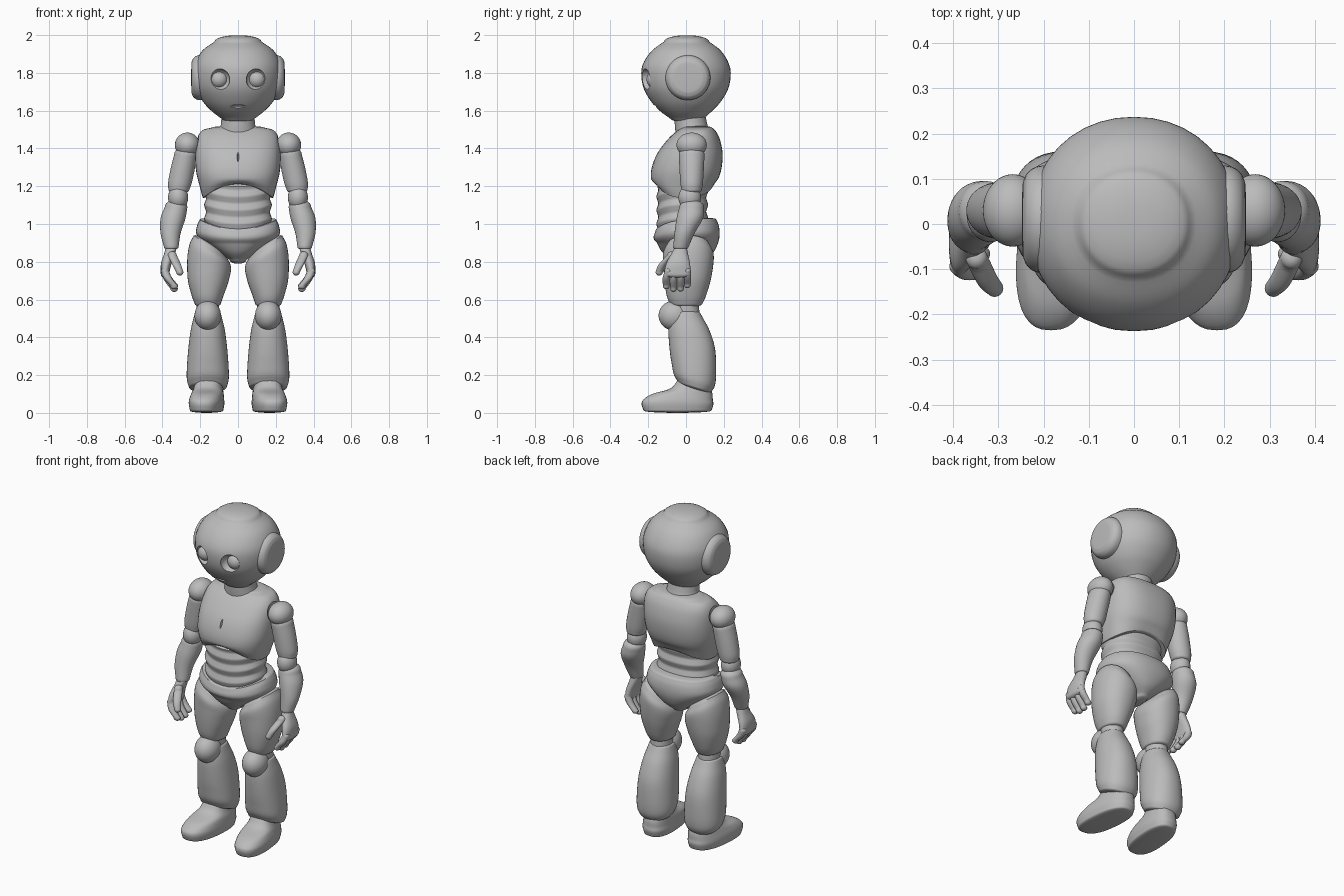
import bpy
import math
from mathutils import Matrix, Vector

old = bpy.data.objects.get("Cube")
if old:
    bpy.data.objects.remove(old, do_unlink=True)

grey = bpy.data.materials.new("plain grey")
grey.use_nodes = True
grey.diffuse_color = (0.5, 0.5, 0.5, 1)
grey.node_tree.nodes["Principled BSDF"].inputs["Base Color"].default_value = grey.diffuse_color

SIDES = 40
STEPS = 5


def activate(obj):
    bpy.ops.object.select_all(action='DESELECT')
    obj.select_set(True)
    bpy.context.view_layer.objects.active = obj


def apply_modifier(obj, kind, **settings):
    activate(obj)
    mod = obj.modifiers.new(kind.lower(), kind)
    for key, value in settings.items():
        setattr(mod, key, value)
    bpy.ops.object.modifier_apply(modifier=mod.name)


def finish(obj, mirror):
    obj.data.materials.append(grey)
    if mirror:
        apply_modifier(obj, 'MIRROR', use_mirror_merge=False)
    activate(obj)
    bpy.ops.object.shade_smooth_by_angle(angle=math.radians(45))
    return obj


def catmull(rows):
    """Smooth curve through every row of section values."""
    rows = [Vector(r) for r in rows]
    ext = [2 * rows[0] - rows[1]] + rows + [2 * rows[-1] - rows[-2]]
    out = []
    for a, b, c, d in zip(ext, ext[1:], ext[2:], ext[3:]):
        for s in range(STEPS):
            t = s / STEPS
            out.append(b + (c - a) * t / 2 + (2 * a - 5 * b + 4 * c - d) * t * t / 2
                       + (3 * b - a - 3 * c + d) * t ** 3 / 2)
    return out + [rows[-1]]


def dome_rows(row, height):
    """Rings that round off an end; negative height points down."""
    z, cx, rx, cy, ry = row
    rings = []
    for i in range(1, 6):
        a = math.pi / 2 * i / 6
        k = math.cos(a)
        rings.append((z + height * math.sin(a), cx, rx * k, cy, ry * k))
    return rings


def loft(name, rows, power=2.0, bottom=0.02, top=0.02, mirror=False, bend=None, matrix=None):
    """Rows run upward: (z, centre x, half width, centre y, half depth)."""
    rings = catmull(rows)
    rings = dome_rows(rings[0], -bottom)[::-1] + rings + dome_rows(rings[-1], top)
    verts, faces = [], []
    for z, cx, rx, cy, ry in rings:
        for i in range(SIDES):
            a = math.tau * i / SIDES
            c, s = math.cos(a), math.sin(a)
            x = cx + rx * math.copysign(abs(c) ** (2 / power), c)
            y = cy + ry * math.copysign(abs(s) ** (2 / power), s)
            verts.append(Vector((x, y, z)))
    if bend:
        verts = [Vector(bend(*v)) for v in verts]
    if matrix:
        verts = [matrix @ v for v in verts]
    for r in range(len(rings) - 1):
        for i in range(SIDES):
            j = (i + 1) % SIDES
            lo, hi = r * SIDES, (r + 1) * SIDES
            faces.append((lo + i, lo + j, hi + j, hi + i))
    faces.append(tuple(reversed(range(SIDES))))
    faces.append(tuple(range(len(verts) - SIDES, len(verts))))
    mesh = bpy.data.meshes.new(name)
    mesh.from_pydata(verts, [], faces)
    obj = bpy.data.objects.new(name, mesh)
    bpy.context.collection.objects.link(obj)
    return finish(obj, mirror)


def ball(name, centre, radii, mirror=False):
    bpy.ops.mesh.primitive_uv_sphere_add(segments=40, ring_count=24, radius=1)
    obj = bpy.context.object
    obj.name = obj.data.name = name
    obj.data.transform(Matrix.Translation(centre) @ Matrix.Diagonal((*radii, 1)))
    obj.location = (0, 0, 0)
    return finish(obj, mirror)


def carve(obj, centre, radii, mirror=False):
    cutter = ball("cutter", centre, radii, mirror)
    apply_modifier(obj, 'BOOLEAN', operation='DIFFERENCE', object=cutter, solver='EXACT')
    bpy.data.objects.remove(cutter, do_unlink=True)
    activate(obj)
    bpy.ops.object.shade_smooth_by_angle(angle=math.radians(45))


# Head with eye sockets, mouth slit, eyes and ear discs
head = loft("head", [(1.555, 0, .085, .005, .085), (1.6, 0, .142, 0, .14), (1.65, 0, .187, 0, .186),
                     (1.72, 0, .222, 0, .225), (1.8, 0, .232, 0, .237), (1.86, 0, .222, 0, .222),
                     (1.92, 0, .187, .002, .18), (1.965, 0, .125, .003, .12)],
            power=2.1, bottom=.015, top=.035)
carve(head, (.1, -.222, 1.765), (.057, .05, .057), mirror=True)
carve(head, (0, -.168, 1.622), (.045, .02, .009))
ball("eyes", (.1, -.165, 1.765), (.046, .044, .046), mirror=True)
loft("ear_discs", [(.18, 0, .12, 0, .12), (.215, 0, .117, 0, .117), (.236, 0, .103, 0, .103),
                   (.245, 0, .084, 0, .084)], bottom=.005, top=.003, mirror=True,
     matrix=Matrix.Translation((0, .01, 1.775)) @ Matrix.Rotation(math.pi / 2, 4, 'Y'))

# Neck flares into the collar
loft("neck", [(1.48, 0, .105, .04, .095), (1.52, 0, .092, .028, .087), (1.58, 0, .086, .02, .082)])


# Chest shell with an arched hem and shoulder hollows
def arch_hem(x, y, z):
    weight = max(0, min(1, (1.24 - z) / .12))
    lift = .09 if y < 0 else .06
    return x, y, z + weight * lift * max(0, 1 - (x / .19) ** 2)


chest = loft("chest", [(1.135, 0, .186, -.01, .145), (1.2, 0, .203, -.012, .168), (1.28, 0, .222, 0, .185),
                       (1.37, 0, .226, .02, .174), (1.45, 0, .217, .042, .137), (1.495, 0, .19, .055, .1),
                       (1.51, 0, .14, .058, .08)],
             power=2.5, bottom=.012, top=.01, bend=arch_hem)
carve(chest, (.285, .03, 1.425), (.088, .09, .088), mirror=True)
carve(chest, (0, -.168, 1.37), (.006, .02, .04))

# Ribbed waist
ribs = []
for i in range(17):
    swell = .005 * math.sin(i * math.pi / 2)
    ribs.append((.94 + .018 * i, 0, .174 + swell, -.02, .132 + swell))
loft("waist", ribs, power=2.3,
     bend=lambda x, y, z: (x, y, z - (.03 * (1 - (x / .18) ** 2) if y < 0 else 0)))


# Pelvis shell, its rim dipping at the front
def dip_rim(x, y, z):
    weight = max(0, min(1, (z - .9) / .1))
    return x, y, z - (weight * .055 * max(0, 1 - (x / .21) ** 2) if y < 0 else 0)


loft("pelvis", [(.81, 0, .045, .01, .09), (.85, 0, .105, .01, .135), (.9, 0, .175, .008, .162),
                (.945, 0, .22, .004, .174), (.99, 0, .217, .002, .172), (1.025, 0, .202, 0, .16)],
     power=2.3, bottom=.02, top=.012, bend=dip_rim)


# Legs
def slant_top(x, y, z):
    weight = max(0, min(1, (z - .72) / .16))
    return x, y, z + weight * (x - .15) * .6


def slant_hem(x, y, z):
    weight = max(0, min(1, (.3 - z) / .15))
    return x, y, z - weight * (y - .04) * .3


loft("thighs", [(.575, .16, .068, 0, .085), (.62, .161, .084, .002, .104), (.7, .157, .108, .008, .122),
                (.78, .153, .116, .012, .132), (.84, .15, .108, .012, .134), (.88, .15, .088, .012, .115)],
     power=2.15, bottom=.015, top=.03, mirror=True, bend=slant_top)
loft("knee_joints", [(.43, .16, .062, .005, .068), (.53, .16, .06, .003, .068), (.6, .16, .06, 0, .065)],
     mirror=True)
ball("kneecaps", (.16, -.06, .515), (.07, .085, .08), mirror=True)
loft("shins", [(.14, .16, .1, .045, .09), (.18, .16, .111, .045, .11), (.25, .16, .11, .042, .118),
               (.35, .16, .102, .032, .12), (.44, .16, .09, .015, .108), (.5, .16, .076, .003, .088),
               (.53, .16, .068, 0, .075)],
     power=2.2, bottom=.015, top=.012, mirror=True, bend=slant_hem)

# Shoes, turned slightly outward
loft("feet", [(.012, .165, .085, -.045, .18), (.045, .165, .091, -.045, .19), (.07, .165, .09, -.042, .184),
              (.1, .163, .084, -.02, .16), (.13, .162, .076, .025, .107), (.18, .16, .07, .04, .08)],
     power=2.5, bottom=.012, mirror=True,
     bend=lambda x, y, z: (x - .09 * (y + .03), y, z))

# Arms
ball("shoulders", (.268, .03, 1.418), (.066, .08, .066), mirror=True)
loft("upper_arms", [(1.18, .313, .055, .03, .054), (1.22, .307, .063, .03, .06), (1.3, .291, .064, .03, .065),
                    (1.37, .276, .061, .03, .068)], bottom=.02, top=.04, mirror=True)
ball("elbows", (.317, .02, 1.14), (.053, .06, .066), mirror=True)
loft("forearms", [(.875, .353, .038, -.028, .04), (.95, .357, .053, -.008, .053), (1.03, .344, .066, .02, .07),
                  (1.09, .328, .06, .03, .065)], bottom=.01, top=.04, mirror=True)

# Hands: palm, four curled fingers and a thumb
loft("palms", [(.735, .387, .022, -.045, .072), (.79, .38, .028, -.042, .063), (.84, .363, .029, -.034, .045),
               (.875, .353, .029, -.028, .032)], power=2.3, mirror=True)
for label, y, tip in (("index", -.104, .672), ("middle", -.066, .658), ("ring", -.028, .66), ("little", .007, .678)):
    mid = (tip + .75) / 2
    loft(label + "_fingers", [(tip, .338, .02, y, .018), (mid, .37, .022, y, .02), (.75, .387, .021, y * .9, .02)],
         bottom=.018, mirror=True)
loft("thumbs", [(.745, .308, .019, -.142, .019), (.785, .325, .023, -.122, .023), (.835, .348, .024, -.075, .025)],
     bottom=.018, mirror=True)

bpy.ops.object.select_all(action='DESELECT')
